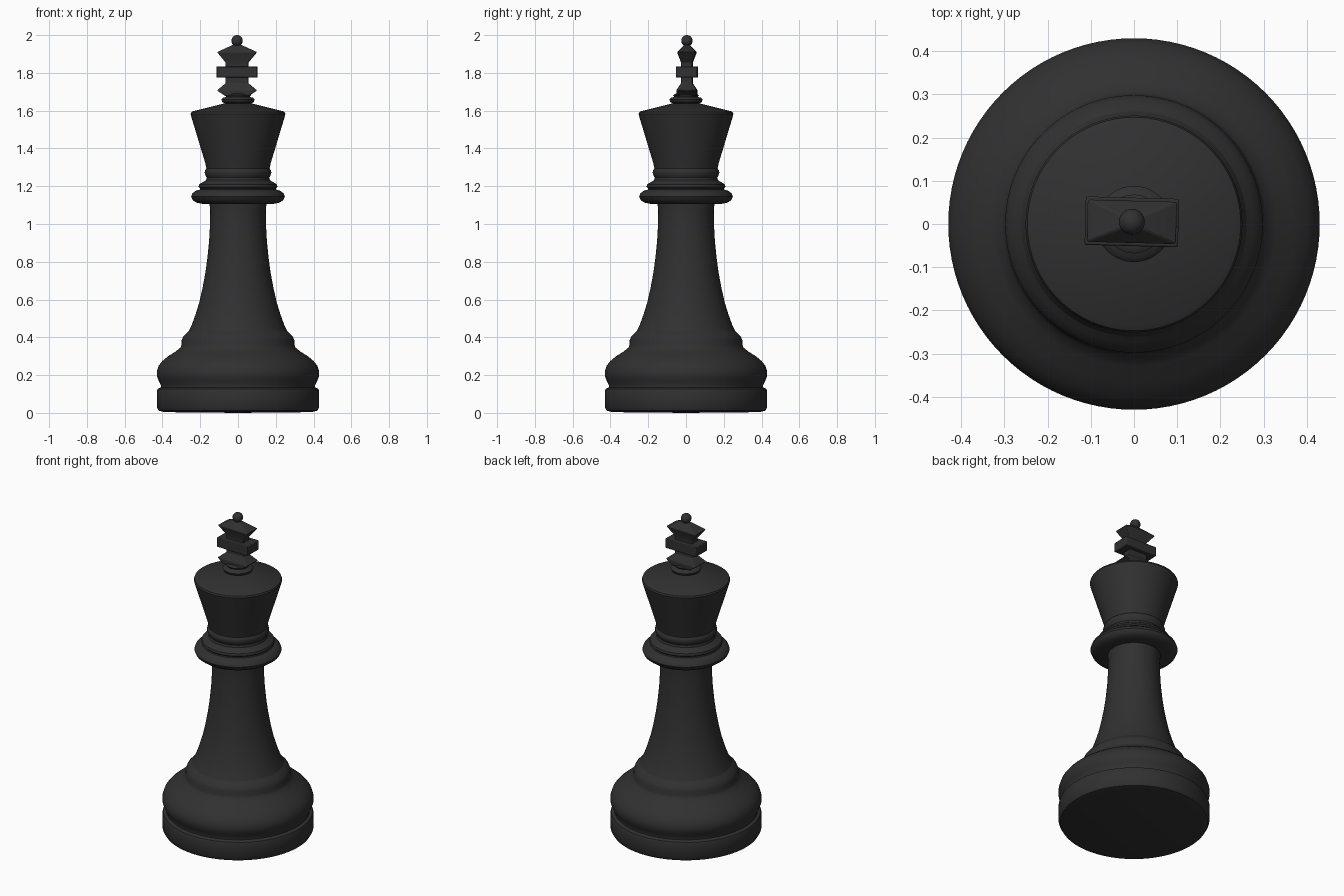
import bpy
import bmesh
import math
from mathutils import Matrix

default_cube = bpy.data.objects.get("Cube")
if default_cube:
    bpy.data.objects.remove(default_cube, do_unlink=True)

# Single dark finish
ebony = bpy.data.materials.new("ebony_black")
ebony.use_nodes = True
colour = (0.03, 0.03, 0.03, 1)
ebony.diffuse_color = colour
shader = next(n for n in ebony.node_tree.nodes if n.type == 'BSDF_PRINCIPLED')
shader.inputs["Base Color"].default_value = colour
shader.inputs["Roughness"].default_value = 0.5

# The finial sits slightly off the axis and is turned a little
FINIAL_X, FINIAL_Y, FINIAL_TURN = -0.005, 0.005, math.radians(-1.5)


def finish(bm, name, angle=35):
    """Turn a bmesh into a smooth shaded object with sharp edges kept."""
    bmesh.ops.recalc_face_normals(bm, faces=bm.faces)
    mesh = bpy.data.meshes.new(name)
    bm.to_mesh(mesh)
    bm.free()
    mesh.materials.append(ebony)
    obj = bpy.data.objects.new(name, mesh)
    bpy.context.collection.objects.link(obj)
    bpy.ops.object.select_all(action='DESELECT')
    obj.select_set(True)
    bpy.context.view_layer.objects.active = obj
    bpy.ops.object.shade_smooth_by_angle(angle=math.radians(angle))
    return obj


def lathe(name, profile, steps=96):
    """Spin a (radius, height) profile around the vertical axis."""
    bm = bmesh.new()
    verts = [bm.verts.new((r, 0, z)) for r, z in profile]
    edges = [bm.edges.new(pair) for pair in zip(verts, verts[1:])]
    bmesh.ops.spin(bm, geom=verts + edges, cent=(0, 0, 0), axis=(0, 0, 1),
                   angle=math.tau, steps=steps, use_merge=True)
    bmesh.ops.remove_doubles(bm, verts=bm.verts, dist=0.0001)
    return finish(bm, name)


def rectangular_stack(name, sections):
    """Bridge rectangles given as (half width, half depth, height)."""
    bm = bmesh.new()
    rings = []
    for w, d, z in sections:
        corners = [(-w, -d), (w, -d), (w, d), (-w, d)]
        rings.append([bm.verts.new((x, y, z)) for x, y in corners])
    for low, high in zip(rings, rings[1:]):
        for i in range(4):
            j = (i + 1) % 4
            bm.faces.new((low[i], low[j], high[j], high[i]))
    bm.faces.new(rings[0])
    bm.faces.new(rings[-1])
    obj = finish(bm, name, 25)
    obj.location = (FINIAL_X, FINIAL_Y, 0)
    obj.rotation_euler.z = FINIAL_TURN
    bevel = obj.modifiers.new("soft_edges", 'BEVEL')
    bevel.width = 0.004
    bevel.segments = 2
    return obj


# Weighted foot with its groove and rounded bulge
lathe("base", [
    (0, 0), (.39, .004), (.42, .012), (.43, .03), (.43, .115), (.425, .127),
    (.408, .135), (.408, .145), (.42, .17), (.43, .195), (.43, .22),
    (.42, .25), (.40, .275), (.37, .30), (.33, .325), (.305, .345),
    (.299, .36), (.298, .385), (.29, .405), (.275, .42), (.26, .435), (0, .435)])

# Tapering stem
lathe("stem", [
    (0, .43), (.263, .43), (.245, .465), (.225, .52), (.205, .585), (.188, .66),
    (.173, .74), (.162, .82), (.153, .91), (.148, 1), (.147, 1.07), (.152, 1.12),
    (0, 1.12)])

# Stacked neck rings
lathe("collar", [
    (0, 1.105), (.19, 1.107), (.22, 1.113), (.24, 1.127), (.248, 1.145),
    (.242, 1.162), (.225, 1.175), (.203, 1.182), (.2, 1.188), (.209, 1.197),
    (.205, 1.21), (.185, 1.222), (.169, 1.232), (.165, 1.245), (.171, 1.255),
    (.177, 1.272), (.173, 1.287), (.166, 1.295), (0, 1.295)])

# Flared crown with a shallow conical top
lathe("crown", [
    (0, 1.285), (.165, 1.285), (.174, 1.325), (.248, 1.57), (.251, 1.582),
    (.247, 1.592), (.235, 1.598), (.075, 1.638), (0, 1.64)])

# Small rings under the finial
lathe("finial_ring", [
    (0, 1.63), (.065, 1.635), (.083, 1.645), (.088, 1.658), (.08, 1.668),
    (.063, 1.673), (.068, 1.682), (.055, 1.69), (0, 1.69)])

# Cross finial: lower arm, cross bar and upper arm
rectangular_stack("cross_lower_arm", [
    (.062, .054, 1.678), (.105, .054, 1.707), (.06, .03, 1.745), (.06, .03, 1.78)])
rectangular_stack("cross_bar", [(.108, .056, 1.775), (.108, .056, 1.834)])
rectangular_stack("cross_upper_arm", [
    (.06, .03, 1.83), (.06, .03, 1.855), (.105, .05, 1.91), (.022, .014, 1.948)])

# Ball on the tip
ball = bmesh.new()
bmesh.ops.create_uvsphere(ball, u_segments=32, v_segments=16, radius=0.03,
                          matrix=Matrix.Translation((FINIAL_X, FINIAL_Y, 1.97)))
finish(ball, "tip_ball")
